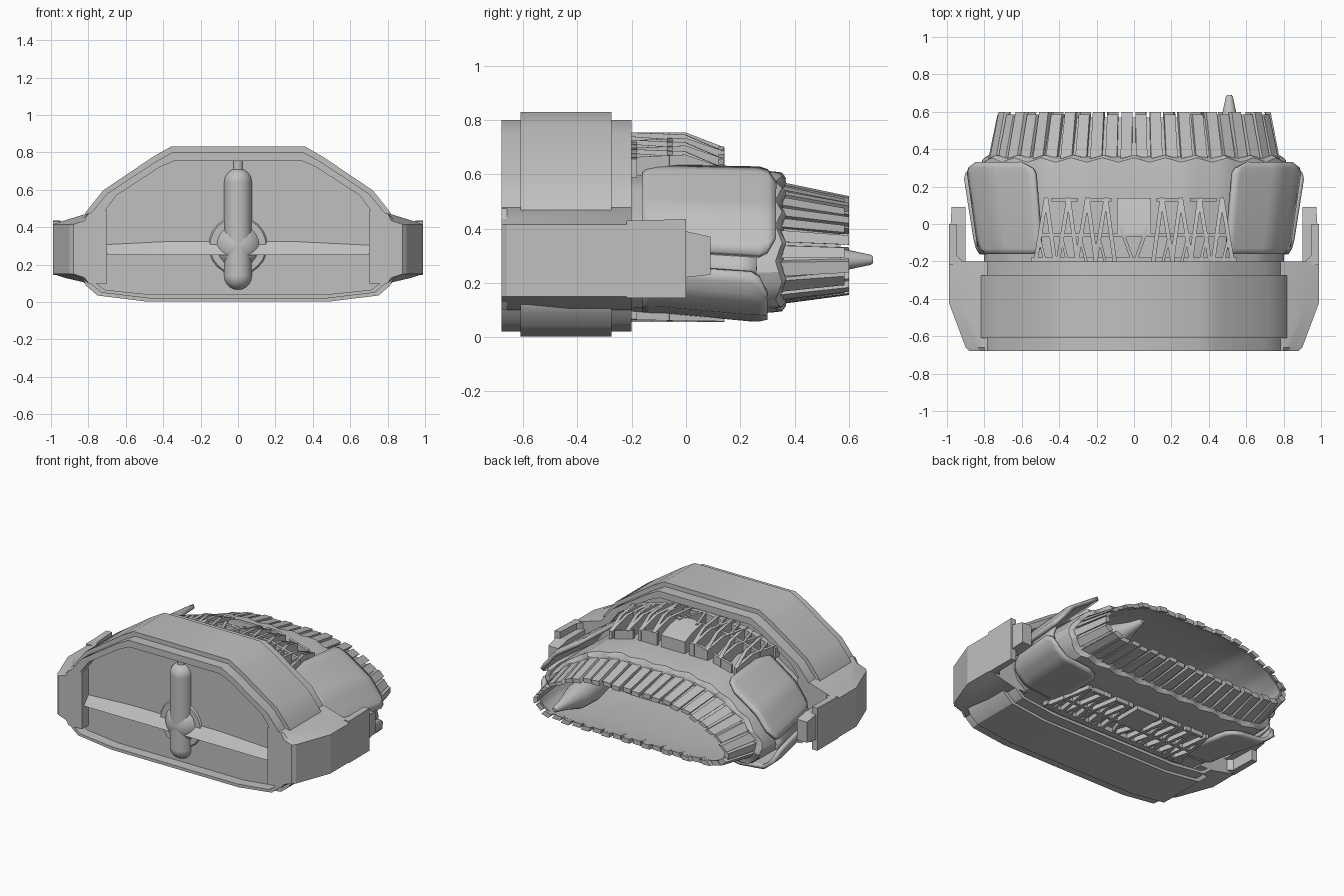
import bpy, bmesh, math
from mathutils import Vector, Matrix

cube = bpy.data.objects.get("Cube")
if cube:
    bpy.data.objects.remove(cube)

metal = bpy.data.materials.new("light grey metal")
metal.use_nodes = True
metal.diffuse_color = (0.53, 0.53, 0.53, 1)
metal.node_tree.nodes["Principled BSDF"].inputs["Base Color"].default_value = (0.53, 0.53, 0.53, 1)


def finish(name, bm, mirror=False, angle=30):
    bmesh.ops.recalc_face_normals(bm, faces=bm.faces[:])
    mesh = bpy.data.meshes.new(name)
    bm.to_mesh(mesh)
    bm.free()
    mesh.materials.append(metal)
    ob = bpy.data.objects.new(name, mesh)
    bpy.context.collection.objects.link(ob)
    if mirror:
        ob.modifiers.new("mirror", "MIRROR")
    bpy.ops.object.select_all(action="DESELECT")
    ob.select_set(True)
    bpy.context.view_layer.objects.active = ob
    bpy.ops.object.shade_smooth_by_angle(angle=math.radians(angle))
    return ob


def loft(bm, sections, closed=True, caps=True):
    rows = [[bm.verts.new(p) for p in s] for s in sections]
    n = len(rows[0])
    for a, b in zip(rows, rows[1:]):
        for i in range(n if closed else n - 1):
            j = (i + 1) % n
            bm.faces.new((a[i], a[j], b[j], b[i]))
    if caps:
        bm.faces.new(rows[0])
        bm.faces.new(rows[-1])


def outline(half, y, sx=1.0, sz=1.0, dz=0.0):
    """Closed symmetric section from a half outline running top to bottom."""
    pts = half + [(-x, z) for x, z in half[-2:0:-1]]
    return [(x * sx, y, z * sz + dz) for x, z in pts]


def cylinder(bm, centre, r1, r2, length, axis, seg=24):
    rot = Vector((0, 0, 1)).rotation_difference(Vector(axis)).to_matrix().to_4x4()
    bmesh.ops.create_cone(bm, cap_ends=True, segments=seg, radius1=r1, radius2=r2, depth=length,
                          matrix=Matrix.Translation(centre) @ rot)


def ball(bm, centre, r):
    bmesh.ops.create_uvsphere(bm, u_segments=24, v_segments=14, radius=r,
                              matrix=Matrix.Translation(centre))


# Domed section of the nozzle, sampled evenly along its length
DOME = [(0, 1), (.35, 1), (.6, .9), (.85, .65), (.97, .42), (1, .3), (.97, .15), (.88, .04), (.6, 0), (0, 0)]
LOOP = [Vector(p) for p in DOME + [(-u, v) for u, v in DOME[-2::-1]]]
LENGTHS = [Vector(((b.x - a.x) * .85, (b.y - a.y) * .55)).length for a, b in zip(LOOP, LOOP[1:])]


def dome_point(t, y, w, zb, zt):
    d = (t % 1) * sum(LENGTHS)
    for a, b, l in zip(LOOP, LOOP[1:], LENGTHS):
        if d <= l:
            break
        d -= l
    p = a.lerp(b, min(d / l, 1))
    return (p.x * w, y, zb + p.y * (zt - zb))


def ring(y, w, zb, zt, n=88, jag=0.0):
    return [dome_point(i / n, y + jag * abs((i % 4) - 2), w, zb, zt) for i in range(n)]


# Front housing with recessed front panel and rear rim
OUTER = [(0, .8), (.35, .8), (.44, .75), (.7, .58), (.79, .47), (.81, .42),
         (.81, .15), (.79, .1), (.73, .05), (.48, .02), (0, .02)]
INNER = [(0, .755), (.34, .755), (.42, .72), (.65, .57), (.74, .45), (.765, .4),
         (.765, .15), (.76, .1), (.71, .065), (.47, .04), (0, .04)]
bm = bmesh.new()
loft(bm, [outline(INNER, -.61), outline(INNER, -.68), outline(OUTER, -.68),
          outline(OUTER, -.2), outline(INNER, -.2), outline(INNER, -.27)])
finish("housing", bm)

# Raised band around the housing
bm = bmesh.new()
loft(bm, [outline(OUTER, y, 1.03, 1.0603, -.0182) for y in (-.61, -.275)])
bm.faces.ensure_lookup_table()
bmesh.ops.delete(bm, geom=bm.faces[-2:], context="FACES_ONLY")
loft(bm, [outline(OUTER, -.275, 1.03, 1.0603, -.0182), outline(OUTER, -.275)], caps=False)
loft(bm, [outline(OUTER, -.61, 1.03, 1.0603, -.0182), outline(OUTER, -.61)], caps=False)
bmesh.ops.remove_doubles(bm, verts=bm.verts[:], dist=.0005)
finish("housing_band", bm)

# Sloped cross ledge on the front panel
bm = bmesh.new()
loft(bm, [[(x, -.6, .25), (x, -.66, .25), (x, -.6, top)]
          for x, top in ((-.765, .315), (-.3, .338), (.3, .338), (.765, .315))])
finish("front_ledge", bm)

# Central hub with vertical rounded post
bm = bmesh.new()
ball(bm, (0, -.54, .3), .14)
cylinder(bm, (0, -.6, .3), .18, .15, .04, (0, -1, 0))
finish("front_hub", bm)
bm = bmesh.new()
cylinder(bm, (0, -.603, .39), .075, .075, .5, (0, 0, 1))
cylinder(bm, (0, -.603, .125), .06, .075, .03, (0, 0, 1))
ball(bm, (0, -.603, .64), .075)
ball(bm, (0, -.603, .14), .075)
cylinder(bm, (0, -.61, .72), .025, .025, .07, (0, 0, 1), 12)
finish("front_post", bm)


# Side pods with chamfered fronts, rear arms and end blocks
def pod_section(y, xo):
    return [(x, y, z) for x, z in ((.7, .49), (.8, .475), (xo - .06, .435), (xo, .415),
                                   (xo, .15), (xo - .06, .13), (.8, .1), (.7, .1))]


def box_section(y, x0, x1, z0, z1):
    return [(x0, y, z0), (x1, y, z0), (x1, y, z1), (x0, y, z1)]


bm = bmesh.new()
loft(bm, [pod_section(-.68, .88), pod_section(-.66, .9), pod_section(-.42, .99), pod_section(-.2, .99)])
finish("side_pod", bm, mirror=True, angle=20)
bm = bmesh.new()
loft(bm, [box_section(-.22, .9, .99, .145, .43), box_section(-.17, .945, .99, .145, .43),
          box_section(0, .95, .99, .145, .435)])
loft(bm, [box_section(-.2, .9, .97, .22, .39), box_section(.0, .9, .98, .22, .39),
          box_section(.09, .9, .975, .23, .37)])
finish("pod_arm", bm, mirror=True, angle=10)

# Nozzle: outer body, scalloped collar, inner duct
bm = bmesh.new()
loft(bm, [ring(-.27, .8, .09, .62), ring(.1, .82, .085, .62), ring(.31, .82, .09, .612),
          ring(.33, .815, .095, .607, jag=.012), ring(.345, .79, .115, .585, jag=.012),
          ring(.36, .765, .135, .555), ring(.57, .712, .172, .503), ring(.57, .7, .18, .495),
          ring(.35, .74, .15, .53), ring(0, .65, .15, .52)])
finish("nozzle", bm)

# Tapered petals around the nozzle exit
bm = bmesh.new()
COUNT = 44
for k in range(COUNT):
    end = .6 if k % 2 else .585
    a, b = (k + .12) / COUNT, (k + .88) / COUNT
    rows = []
    for y, w, zb, zt, g in ((.335, .79, .12, .575, .02), (end, .738, .155, .52, .03)):
        rows.append([dome_point(a, y, w, zb, zt), dome_point(b, y, w, zb, zt),
                     dome_point(b, y, w - g, zb + g, zt - g), dome_point(a, y, w - g, zb + g, zt - g)])
    loft(bm, rows)
finish("nozzle_petals", bm)

# Flared plates wrapping the nozzle sides
def side_plate(name, t0, t1, rows, thick=.025):
    bm = bmesh.new()
    steps = 12
    sections = []
    for y, w, zb, zt, trim in rows:
        u0, u1 = t0 + trim, t1 - trim
        sections.append([dome_point(u0 + (u1 - u0) * i / steps, y, w, zb, zt) for i in range(steps + 1)])
    loft(bm, sections, closed=False, caps=False)
    ob = finish(name, bm, mirror=True)
    solid = ob.modifiers.new("thickness", "SOLIDIFY")
    solid.thickness = thick
    solid.offset = 0


PLATE = [(-.16, .835, .1, .68, .015), (-.13, .84, .1, .68, .003), (-.08, .85, .1, .68, 0),
         (.27, .9, .07, .675, 0), (.3, .9, .07, .67, .004), (.33, .9, .07, .66, .02)]
side_plate("upper_side_plate", .13, .247, PLATE)
side_plate("lower_side_plate", .262, .372, [(y - .03 * (y > 0), w, zb, zt, c) for y, w, zb, zt, c in PLATE])
side_plate("middle_side_plate", .235, .275, [(-.12, .83, .1, .66, .004), (.2, .865, .08, .65, 0),
                                            (.26, .87, .08, .65, .008)], .02)


# Truss of slanted bars above and below the nozzle
def arc_height(x):
    return -.28 * max(0, abs(x) - .2)


def beam(bm, p, q, width, lower):
    a, b = Vector((p[0], p[1], 0)), Vector((q[0], q[1], 0))
    side = (b - a).normalized().cross(Vector((0, 0, 1))) * width / 2
    rows = []
    for v in (a, a.lerp(b, .6), b):
        if lower:
            hi, lo = .12, .056 + .1 * max(0, abs(v.x) - .45)
        else:
            hi = .755 - .4 * max(0, v.y) + arc_height(v.x)
            lo = hi - .1 if v.y > 0 else hi - .07
        l, r = v - side, v + side
        rows.append([(l.x, l.y, lo), (r.x, r.y, lo), (r.x, r.y, hi), (l.x, l.y, hi)])
    loft(bm, rows)


for name, lower in (("upper_truss", False), ("lower_truss", True)):
    bm = bmesh.new()
    for x in (.1, .2, .3, .42):
        beam(bm, (x, -.22), (x + .05, .14), .022, lower)
        beam(bm, (x + .11, -.22), (x + .05, .14), .022, lower)
        beam(bm, (x + .05, -.22), (x + .09, -.06), .015, lower)
    for x0, x1, y, w in ((.12, .25, .13, .02), (.3, .44, .13, .02), (.0, .5, -.06, .02), (0, .55, -.2, .04)):
        beam(bm, (x0, y), (x1, y), w, lower)
    beam(bm, (0, -.22), (.07, -.02), .018, lower)
    finish(name, bm, mirror=True)
    # Solid plate at the middle of the truss
    bm = bmesh.new()
    beam(bm, (0, -.05), (0, .14), .18, lower)
    finish(name + "_centre_plate", bm)

# Tail spike on one side of the exit
bm = bmesh.new()
spike = ((.0, .03), (.3, .085), (.45, .08), (.58, .04), (.68, .019), (.69, .012))
loft(bm, [[(.51 + r * math.cos(i * math.tau / 20), y, .285 + r * math.sin(i * math.tau / 20))
           for i in range(20)] for y, r in spike])
finish("tail_spike", bm)
